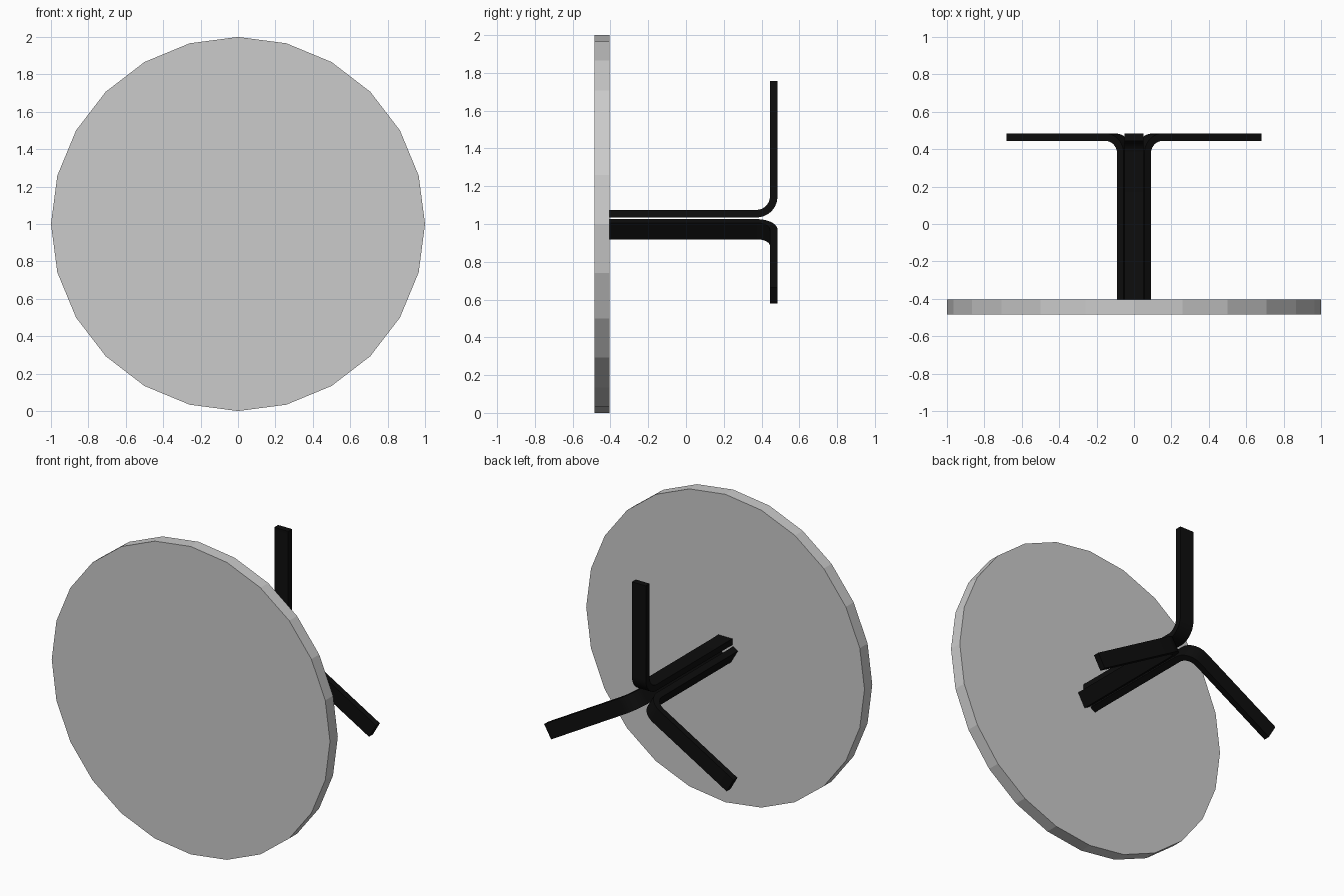
import bpy, bmesh
from math import radians, sin, cos, pi
from mathutils import Matrix

if "Cube" in bpy.data.objects:
    bpy.data.objects.remove(bpy.data.objects["Cube"])

HALF_Y = 0.484       # half of total depth
DISC_T = 0.08        # disc thickness
R_IN, R_OUT = 0.035, 0.075   # strip position around the stem axis
REACH = 0.757        # arm tip distance from the axis
WIDTH = 0.10
BEND_IN = 0.07       # concave bend radius
THICK = R_OUT - R_IN

black = bpy.data.materials.new("black")
black.diffuse_color = (0.004, 0.004, 0.004, 1)
black.use_nodes = True
black.node_tree.nodes["Principled BSDF"].inputs["Base Color"].default_value = black.diffuse_color


def finish(bm, name):
    bmesh.ops.recalc_face_normals(bm, faces=bm.faces)
    mesh = bpy.data.meshes.new(name)
    bm.to_mesh(mesh)
    bm.free()
    obj = bpy.data.objects.new(name, mesh)
    bpy.context.collection.objects.link(obj)
    return obj


# Round 24-sided disc, facing the front, with a corner at the top
bm = bmesh.new()
bmesh.ops.create_cone(bm, cap_ends=True, segments=24, radius1=1, radius2=1, depth=DISC_T)
bmesh.ops.transform(bm, verts=bm.verts, matrix=Matrix.Translation(
    (0, -HALF_Y + DISC_T / 2, 1)) @ Matrix.Rotation(pi / 2, 4, 'X'))
finish(bm, "disc")


# Bent flat strip: L-shaped side profile (y, radius) extruded across its width
def bent_arm(name, angle):
    cy = HALF_Y - THICK - BEND_IN
    cr = R_OUT + BEND_IN
    y0 = -HALF_Y + DISC_T
    steps = [i / 12 * pi / 2 for i in range(13)]

    def side(rad):
        return [(cy + rad * sin(a), cr - rad * cos(a)) for a in steps]

    inner = [(y0, R_OUT)] + side(BEND_IN) + [(HALF_Y - THICK, REACH)]
    outer = [(y0, R_IN)] + side(BEND_IN + THICK) + [(HALF_Y, REACH)]
    bm = bmesh.new()
    rows = []
    for (yi, ri), (yo, ro) in zip(inner, outer):
        rows.append([bm.verts.new(p) for p in (
            (-WIDTH / 2, yi, ri), (WIDTH / 2, yi, ri),
            (WIDTH / 2, yo, ro), (-WIDTH / 2, yo, ro))])
    for a, b in zip(rows, rows[1:]):
        for k in range(4):
            n = (k + 1) % 4
            bm.faces.new((a[k], a[n], b[n], b[k]))
    bm.faces.new(rows[0])
    bm.faces.new(rows[-1])
    bmesh.ops.transform(bm, verts=bm.verts, matrix=Matrix.Translation(
        (0, 0, 1)) @ Matrix.Rotation(angle, 4, 'Y'))
    obj = finish(bm, name)
    obj.data.materials.append(black)
    bpy.ops.object.select_all(action='DESELECT')
    obj.select_set(True)
    bpy.context.view_layer.objects.active = obj
    bpy.ops.object.shade_smooth_by_angle(angle=radians(30))


# Three arms spread evenly around the stem axis
for name, deg in (("upper_arm", 0), ("right_arm", 120), ("left_arm", 240)):
    bent_arm(name, radians(deg))
